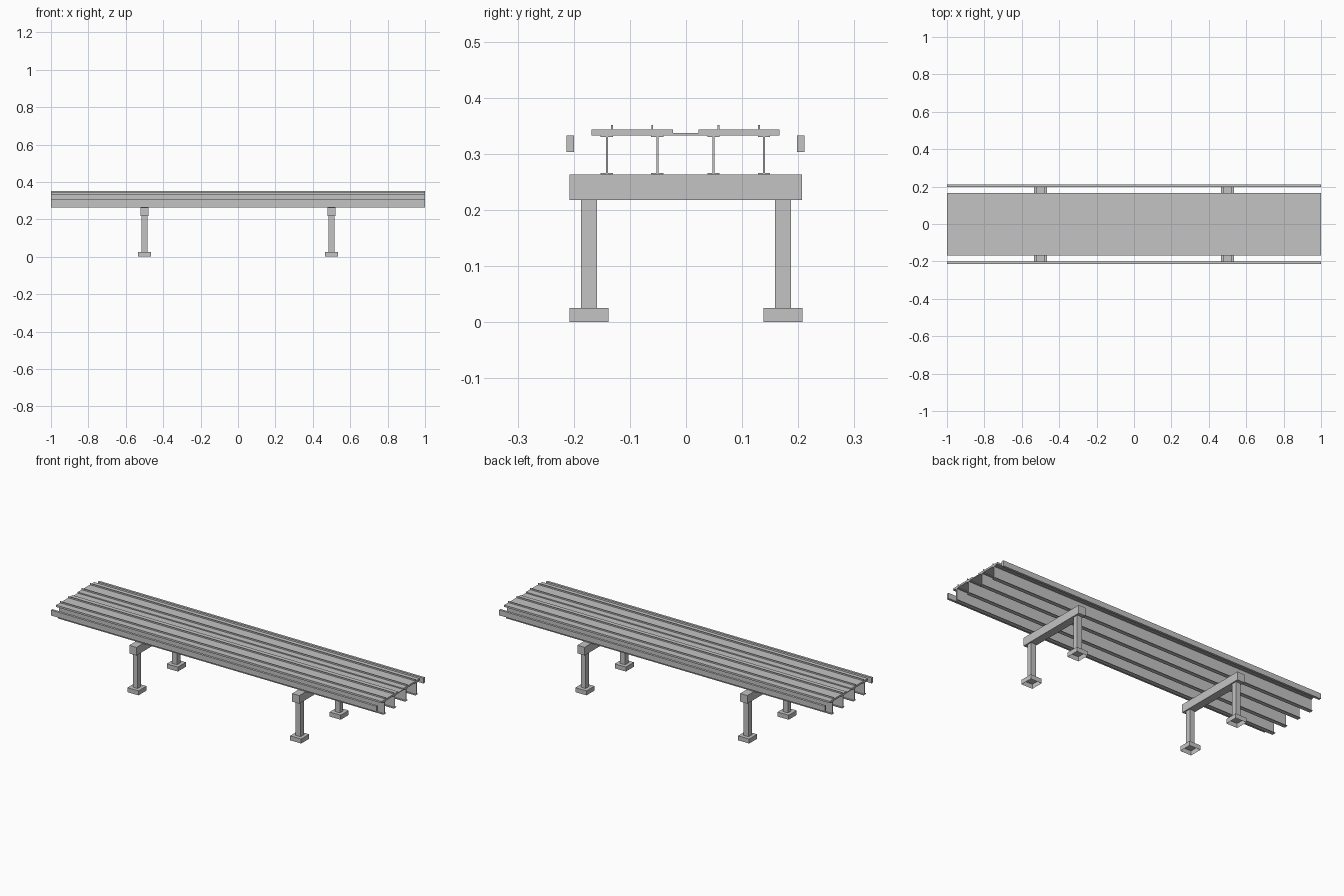
import bpy
import bmesh

if "Cube" in bpy.data.objects:
    bpy.data.objects.remove(bpy.data.objects["Cube"], do_unlink=True)

concrete = bpy.data.materials.new("light_grey")
concrete.use_nodes = True
GREY = (0.55, 0.55, 0.55, 1)
concrete.diffuse_color = GREY
concrete.node_tree.nodes["Principled BSDF"].inputs["Base Color"].default_value = GREY


def finish(name, bm):
    bmesh.ops.recalc_face_normals(bm, faces=bm.faces)
    mesh = bpy.data.meshes.new(name)
    bm.to_mesh(mesh)
    bm.free()
    mesh.materials.append(concrete)
    obj = bpy.data.objects.new(name, mesh)
    bpy.context.collection.objects.link(obj)
    return obj


def box(name, x, y, z, open_bottom=False):
    """Box from (min, max) ranges on each axis."""
    bm = bmesh.new()
    bmesh.ops.create_cube(bm, size=1)
    for v in bm.verts:
        v.co = [r[0] if c < 0 else r[1] for c, r in zip(v.co, (x, y, z))]
    obj = finish(name, bm)
    if open_bottom:
        bm = bmesh.new()
        bm.from_mesh(obj.data)
        low = [f for f in bm.faces if f.normal.z < -0.9]
        bmesh.ops.delete(bm, geom=low, context='FACES_ONLY')
        bm.to_mesh(obj.data)
        bm.free()
    return obj


def around(c, half):
    return (c - half, c + half)


SPAN = (-1, 1)
DECK_BOTTOM, DECK_TOP = 0.333, 0.343


def girder(name, y):
    """I-beam profile extruded along the span."""
    z0, z1, flange, web, t = 0.263, DECK_BOTTOM, 0.011, 0.002, 0.003
    half = [(flange, z0), (flange, z0 + t), (web, z0 + t),
            (web, z1 - t), (flange, z1 - t), (flange, z1)]
    profile = half + [(-a, b) for a, b in reversed(half)]
    bm = bmesh.new()
    face = bm.faces.new([bm.verts.new((SPAN[0], y + a, b)) for a, b in profile])
    ext = bmesh.ops.extrude_face_region(bm, geom=[face], use_keep_orig=True)
    moved = [g for g in ext["geom"] if isinstance(g, bmesh.types.BMVert)]
    bmesh.ops.translate(bm, verts=moved, vec=(SPAN[1] - SPAN[0], 0, 0))
    finish(name, bm)


# Deck: two track slabs joined by a thin centre plate
box("right_track_slab", SPAN, (-0.168, -0.023), (DECK_BOTTOM, DECK_TOP))
box("left_track_slab", SPAN, (0.022, 0.167), (DECK_BOTTOM, DECK_TOP))
box("centre_plate", SPAN, (-0.023, 0.022), (DECK_BOTTOM, 0.337))

# Rails on the slabs
for i, y in enumerate((-0.132, -0.06, 0.058, 0.13), 1):
    box(f"rail_{i}", SPAN, around(y, 0.0015), (DECK_TOP, 0.351))

# Girders under the slabs
for i, y in enumerate((-0.141, -0.051, 0.049, 0.139), 1):
    girder(f"girder_{i}", y)

# Side beams running free along both edges
box("front_side_beam", SPAN, (-0.213, -0.2), (0.303, 0.333))
box("back_side_beam", SPAN, (0.198, 0.211), (0.303, 0.333))

# Two piers: cap beam, columns and footings
for px, end in ((-0.5, "first"), (0.5, "second")):
    box(f"{end}_pier_cap", around(px, 0.022), (-0.208, 0.207), (0.218, 0.263))
    for s, side in ((-1, "front"), (1, "back")):
        y = s * 0.173
        box(f"{end}_{side}_column", around(px, 0.015), around(y, 0.0145), (0.025, 0.218))
        box(f"{end}_{side}_footing", around(px, 0.034), around(y, 0.035),
            (0, 0.025), open_bottom=True)
